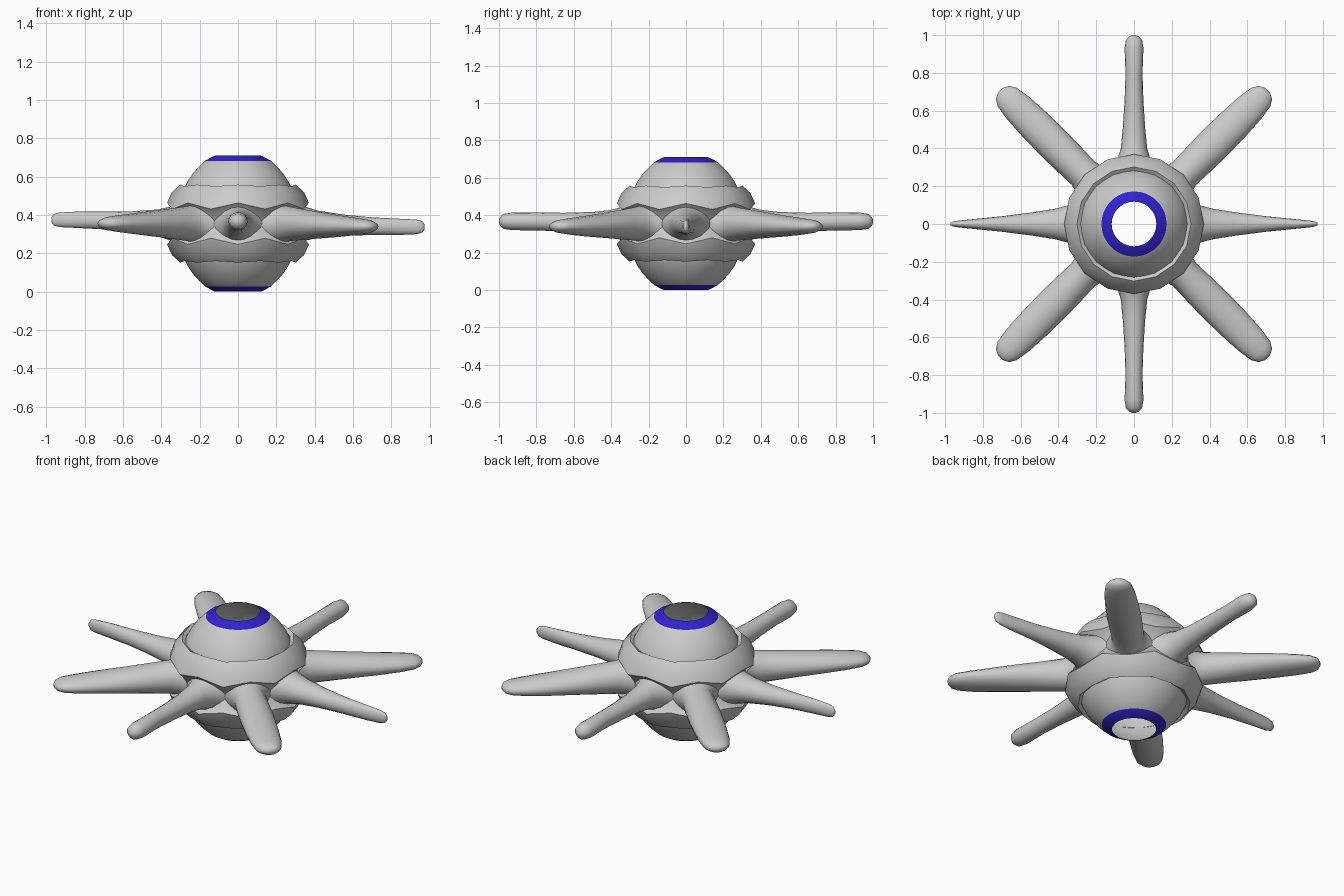
import bpy, bmesh, math
from mathutils import Vector

if "Cube" in bpy.data.objects:
    bpy.data.objects.remove(bpy.data.objects["Cube"])


def material(name, rgb):
    m = bpy.data.materials.new(name)
    m.diffuse_color = (*rgb, 1)
    m.use_nodes = True
    m.node_tree.nodes["Principled BSDF"].inputs["Base Color"].default_value = m.diffuse_color
    return m


GREY = material("light grey", (0.6, 0.6, 0.6))
BLUE = material("deep blue", (0.03, 0.016, 0.6))
MID = 0.355


def loft(name, rings, cap=False, angle=35):
    """Skin a list of closed rings of points into one smooth object."""
    bm = bmesh.new()
    loops = [[bm.verts.new(p) for p in ring] for ring in rings]
    n = len(loops[0])
    for a, b in zip(loops, loops[1:]):
        for i in range(n):
            j = (i + 1) % n
            bm.faces.new((a[i], a[j], b[j], b[i]))
    if cap:
        bm.faces.new(loops[0])
        bm.faces.new(loops[-1])
    bmesh.ops.recalc_face_normals(bm, faces=bm.faces)
    me = bpy.data.meshes.new(name)
    bm.to_mesh(me)
    bm.free()
    ob = bpy.data.objects.new(name, me)
    bpy.context.collection.objects.link(ob)
    me.materials.append(GREY)
    me.materials.append(BLUE)
    bpy.ops.object.select_all(action='DESELECT')
    ob.select_set(True)
    bpy.context.view_layer.objects.active = ob
    bpy.ops.object.shade_smooth_by_angle(angle=math.radians(angle))
    return ob


def circle(r, z, n=64):
    return [(r * math.cos(2 * math.pi * i / n), r * math.sin(2 * math.pi * i / n), z)
            for i in range(n)]


# Hollow round body, open at both ends, with a blue ring round each opening
upper = [(0.118, 0.71), (0.135, 0.703), (0.172, 0.682), (0.205, 0.65), (0.235, 0.617),
         (0.26, 0.58), (0.28, 0.54), (0.30, 0.48), (0.315, 0.41)]
profile = upper + [(0.32, MID)] + [(r, 2 * MID - z) for r, z in reversed(upper)]
body = loft("round_body", [circle(r, z) for r, z in profile])
for f in body.data.polygons:
    f.material_index = 1 if abs(f.center.z - MID) > 0.328 else 0

# Sixteen-sided belt: its ridges rise over each arm and dip between the arms
# Columns: radius, height above the middle, wave height
half = [(0.283, 0.185, 0.0), (0.302, 0.199, 0.004), (0.345, 0.155, 0.008),
        (0.37, 0.092, 0.016), (0.345, 0.066, 0.016)]
rows = [(r, h, w, 1) for r, h, w in half] + [(0.312, 0, 0, 1)]
rows += [(r, h, w, -1) for r, h, w in reversed(half)]
rings = []
for r, h, w, side in rows:
    ring = []
    for i in range(16):
        a = math.radians(22.5 * i)
        wave = w if i % 2 == 0 else -w
        ring.append((r * math.cos(a), r * math.sin(a), MID + side * (h + wave)))
    rings.append(ring)
loft("belt", rings)


def arm(name, degrees, stations, tip_z, root_z=MID):
    """Tapered arm; stations are distance, half width, half height."""
    a = math.radians(degrees)
    out = Vector((math.cos(a), math.sin(a), 0))
    side = Vector((-math.sin(a), math.cos(a), 0))
    r0, r1 = 0.34, stations[-1][0]
    rings = []
    for r, w, h in stations:
        t = max(0, (r - r0) / (r1 - r0))
        c = out * r + Vector((0, 0, root_z + (tip_z - root_z) * min(1, 1.4 * t)))
        rings.append([c + side * (w * math.cos(math.pi * k / 8))
                      + Vector((0, 0, h * math.sin(math.pi * k / 8))) for k in range(16)])
    loft(name, rings, cap=True, angle=60)


# Four broad diagonal arms
broad = [(0.30, 0.125, 0.105), (0.335, 0.098, 0.098), (0.38, 0.086, 0.09), (0.48, 0.09, 0.08),
         (0.6, 0.093, 0.069), (0.75, 0.09, 0.056), (0.87, 0.083, 0.045), (0.95, 0.07, 0.036),
         (0.985, 0.05, 0.025), (1.0, 0.018, 0.01)]
for deg in (45, 135, 225, 315):
    arm("broad_arm", deg, broad, 0.34 if deg in (45, 315) else 0.355)

# Two slim blunt arms to the front and back
slim = [(0.30, 0.125, 0.105), (0.34, 0.088, 0.09), (0.40, 0.07, 0.072), (0.5, 0.06, 0.058),
        (0.65, 0.05, 0.05), (0.8, 0.045, 0.048), (0.93, 0.05, 0.047), (0.975, 0.043, 0.04),
        (0.993, 0.025, 0.025), (1.0, 0.008, 0.008)]
for deg in (90, 270):
    arm("slim_arm", deg, slim, 0.367)

# Two blade arms to the left and right, thin seen from above
blade = [(0.30, 0.13, 0.105), (0.345, 0.1, 0.09), (0.42, 0.08, 0.07), (0.55, 0.06, 0.055),
         (0.7, 0.041, 0.046), (0.85, 0.026, 0.042), (0.93, 0.018, 0.038),
         (0.96, 0.013, 0.03), (0.972, 0.006, 0.014)]
arm("blade_arm", 0, blade, 0.338)
arm("blade_arm", 180, blade, 0.375)
